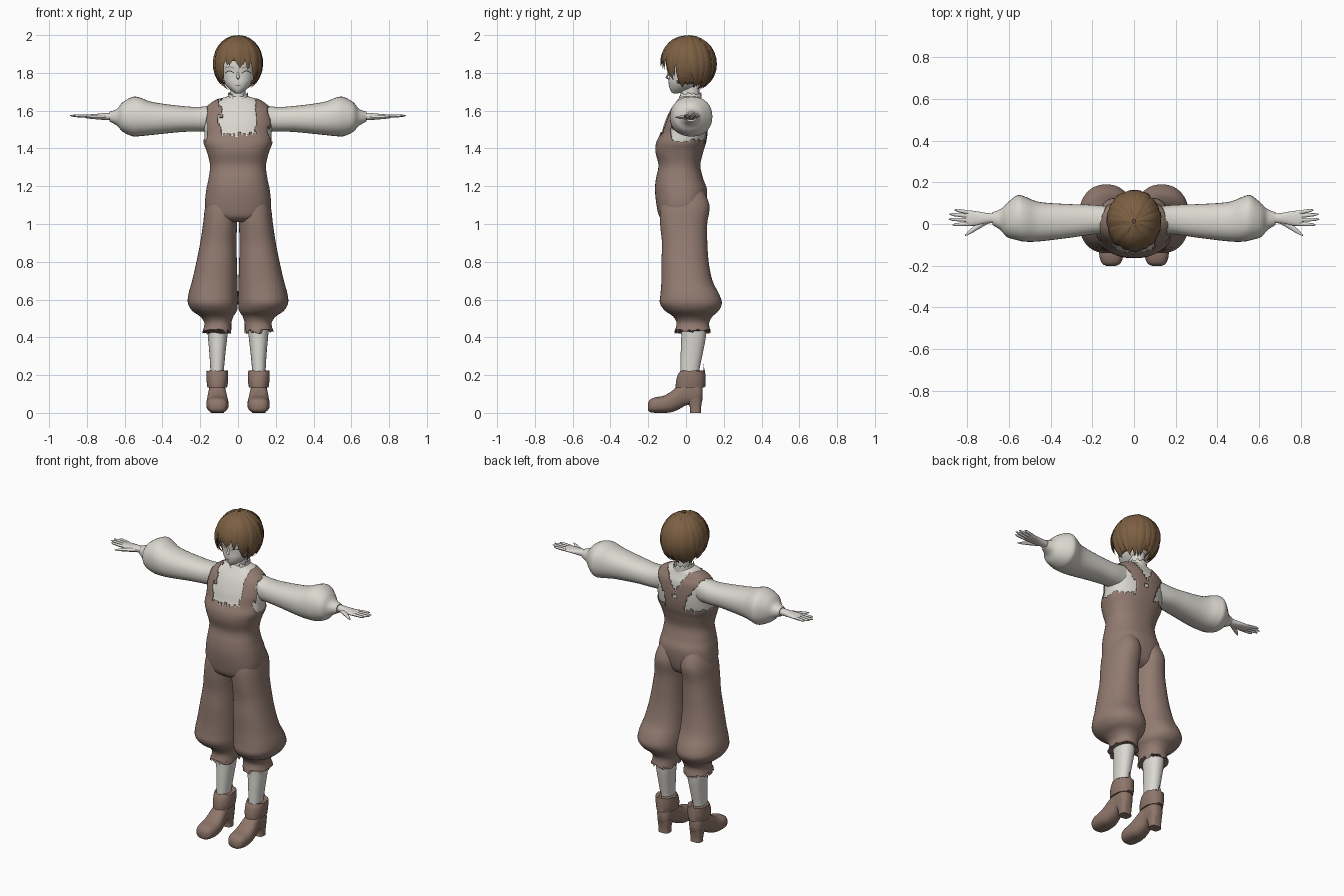
import bpy, bmesh, math, random
from math import sin, cos, pi
from mathutils import Vector
from mathutils.bvhtree import BVHTree

random.seed(4)
if "Cube" in bpy.data.objects:
    bpy.data.objects.remove(bpy.data.objects["Cube"])


def material(name, *rgb):
    mat = bpy.data.materials.new(name)
    mat.use_nodes = True
    mat.diffuse_color = (*rgb, 1)
    mat.node_tree.nodes["Principled BSDF"].inputs["Base Color"].default_value = (*rgb, 1)
    return mat


SKIN = material("pale skin", .72, .70, .66)
CLOTH = material("off white cloth", .70, .68, .62)
BROWN = material("dusty brown cloth", .29, .20, .165)
LEATHER = material("brown leather", .27, .18, .145)
HAIR = material("chestnut hair", .20, .115, .055)
DARK = material("dark lashes", .05, .03, .02)
WHITE = material("eye white", .85, .85, .84)


def finish(name, bm, mat, shell=0):
    mesh = bpy.data.meshes.new(name)
    bm.to_mesh(mesh)
    bm.free()
    mesh.materials.append(mat)
    mesh.shade_smooth()
    mesh.set_sharp_from_angle(angle=math.radians(48))
    obj = bpy.data.objects.new(name, mesh)
    bpy.context.collection.objects.link(obj)
    if shell:
        mod = obj.modifiers.new("thickness", "SOLIDIFY")
        mod.thickness = shell
    return obj


def resample(rings, steps):
    """Smooth interpolation between the control rings."""
    rows = []
    for i in range(len(rings) - 1):
        p0, p1, p2, p3 = (rings[max(0, min(len(rings) - 1, i + k))] for k in (-1, 0, 1, 2))
        for s in range(steps):
            t = s / steps
            rows.append([b + .5 * t * (c - a + t * (2 * a - 5 * b + 4 * c - d + t * (3 * (b - c) + d - a)))
                         for a, b, c, d in zip(p0, p1, p2, p3)])
    return rows + [list(rings[-1])]


def loft(name, axis, rings, mat, sides=32, steps=4, power=2.2, mirror=1,
         keep=None, grow=0, jag=0, shell=0):
    """Skin of rounded rings (position, low a, high a, low b, high b) along an axis."""
    bm = bmesh.new()
    rows = resample(rings, steps)
    grid = []
    for n, (t, a0, a1, b0, b1) in enumerate(rows):
        row = []
        for k in range(sides):
            c, s = cos(2 * pi * k / sides), sin(2 * pi * k / sides)
            a = (a0 + a1) / 2 + ((a1 - a0) / 2 + grow) * math.copysign(abs(c) ** (2 / power), c)
            b = (b0 + b1) / 2 + ((b1 - b0) / 2 + grow) * math.copysign(abs(s) ** (2 / power), s)
            h = t + (random.uniform(-jag, jag) if n == len(rows) - 1 else 0)
            p = {"x": (h, a, b), "y": (a, h, b), "z": (a, b, h)}[axis]
            row.append(bm.verts.new((p[0] * mirror, p[1], p[2])))
        grid.append(row)
    for low, high in zip(grid, grid[1:]):
        for k in range(sides):
            m = (k + 1) % sides
            bm.faces.new((low[k], low[m], high[m], high[k]))
    bm.faces.new(grid[0])
    bm.faces.new(grid[-1])
    bmesh.ops.recalc_face_normals(bm, faces=bm.faces)
    if keep:
        drop = [f for f in bm.faces if len(f.verts) > 4 or not keep(*f.calc_center_median())]
        bmesh.ops.delete(bm, geom=drop, context="FACES")
    return finish(name, bm, mat, shell)


def strand(bm, points, normals, widths, flat=1.0, sides=6):
    """Tapered tube through points, flattened along the normals."""
    rings = []
    for i, p in enumerate(points):
        d = points[min(i + 1, len(points) - 1)] - points[max(i - 1, 0)]
        side = d.cross(normals[i]).normalized()
        up = side.cross(d).normalized()
        rings.append([bm.verts.new(p + widths[i] * (side * cos(2 * pi * k / sides) + up * flat * sin(2 * pi * k / sides)))
                      for k in range(sides)])
    for low, high in zip(rings, rings[1:]):
        for k in range(sides):
            m = (k + 1) % sides
            bm.faces.new((low[k], low[m], high[m], high[k]))
    bm.faces.new(rings[0])
    bm.faces.new(rings[-1])


# Torso: shirt underneath, ragged overalls over it
torso = [(z, -r, r, y0, y1) for z, r, y0, y1 in (
    (1.01, .09, -.10, .04), (1.04, .15, -.135, .08), (1.1, .168, -.15, .10), (1.18, .162, -.158, .105),
    (1.24, .15, -.153, .085), (1.31, .142, -.14, .07), (1.38, .158, -.155, .085), (1.43, .176, -.152, .10),
    (1.48, .178, -.13, .108), (1.54, .182, -.112, .11), (1.6, .172, -.085, .105), (1.635, .145, -.062, .09),
    (1.66, .105, -.042, .08), (1.675, .055, -.03, .07))]


def overalls(x, y, z):
    ax, rag = abs(x), .008 * sin(x * 230) + .006 * sin(x * 97 + z * 60)
    if z < 1.44 + rag:
        return True
    if z > 1.665:
        return False
    if y < .015:
        return (z < 1.475 + rag and ax < .15) or .095 + rag < ax < .165 + .6 * rag
    middle = .02 + max(0, z - 1.5) * .62
    return abs(ax - middle) < .048 + rag * .5 and not (ax < .012 and 1.5 < z < 1.525)


loft("shirt_body", "z", torso[5:], CLOTH, sides=64, power=2.3)
loft("overalls_body", "z", torso, BROWN, sides=112, steps=8, power=2.3, keep=overalls, grow=.006, shell=.005)
loft("neck", "z", [(1.6, -.07, .07, -.05, .08), (1.65, -.048, .048, -.035, .075),
                   (1.69, -.04, .04, -.03, .07), (1.76, -.042, .042, -.03, .075)], SKIN)
loft("ragged_collar", "z", [(1.63, -.085, .085, -.06, .085), (1.66, -.06, .06, -.045, .083),
                            (1.69, -.052, .052, -.04, .083)], CLOTH, sides=40, jag=.009,
     keep=lambda x, y, z: y > 0 or abs(x) > (z - 1.6) * .4, shell=.003)

# Limbs, built for one side and mirrored
for m, side in ((1, "left_"), (-1, "right_")):
    loft(side + "trouser_leg", "z", [
        (1.2, .015, .14, -.10, .08), (1.1, .002, .172, -.135, .124), (1.0, .005, .185, -.137, .112),
        (.9, .008, .2, -.127, .113), (.8, .006, .22, -.13, .12), (.7, .003, .243, -.13, .14),
        (.63, .001, .262, -.135, .175), (.58, .001, .265, -.138, .19), (.54, .006, .242, -.11, .172),
        (.51, .025, .2, -.068, .14), (.475, .035, .178, -.05, .122), (.43, .035, .187, -.06, .13)],
        BROWN, sides=48, power=2.25, mirror=m, jag=.014)
    loft(side + "lower_leg", "z", [(.5, .05, .165, -.03, .11), (.41, .056, .16, -.025, .106),
                                   (.32, .066, .152, -.028, .09), (.22, .075, .146, -.03, .07),
                                   (.15, .075, .146, -.03, .07)], SKIN, mirror=m)
    loft(side + "boot_foot", "y", [
        (-.202, .09, .13, .015, .05), (-.19, .066, .153, .004, .071), (-.16, .053, .165, 0, .083),
        (-.12, .05, .168, 0, .09), (-.08, .053, .165, .003, .112), (-.04, .06, .16, .018, .145),
        (0, .066, .154, .04, .17), (.04, .067, .153, .045, .18), (.072, .072, .148, .05, .17),
        (.088, .09, .13, .07, .14)], LEATHER, mirror=m, power=2.5)
    loft(side + "boot_heel", "z", [(0, .075, .145, .022, .08), (.03, .075, .145, .02, .08),
                                   (.08, .07, .15, 0, .087)], LEATHER, mirror=m, power=3)
    loft(side + "boot_cuff", "z", [(.135, .058, .162, -.055, .098), (.165, .053, .166, -.053, .102),
                                   (.2, .053, .167, -.044, .102), (.222, .054, .166, -.03, .1)],
         LEATHER, mirror=m, jag=.004)
    bm = bmesh.new()
    strand(bm, [Vector((m * .11, y, z)) for y, z in ((.098, .14), (.1, .2), (.09, .265))],
           [Vector((0, 1, 0))] * 3, (.022, .016, .001), .25)
    finish(side + "boot_back_tab", bm, LEATHER)
    loft(side + "sleeve", "x", [
        (.12, -.045, .085, 1.49, 1.635), (.2, -.05, .092, 1.49, 1.62), (.3, -.065, .095, 1.487, 1.625),
        (.45, -.083, .105, 1.472, 1.645), (.52, -.085, .13, 1.465, 1.67), (.56, -.078, .138, 1.465, 1.672),
        (.61, -.062, .1, 1.488, 1.645), (.64, -.03, .072, 1.52, 1.61), (.68, -.004, .056, 1.542, 1.594)],
        CLOTH, mirror=m)
    loft(side + "palm", "x", [
        (.64, .005, .05, 1.55, 1.59), (.7, .003, .052, 1.55, 1.588), (.75, -.006, .06, 1.555, 1.583),
        (.79, -.01, .065, 1.558, 1.58), (.81, -.007, .062, 1.562, 1.577)], SKIN, sides=20, mirror=m)
    bm = bmesh.new()
    for y, tip, spread in ((0, .872, -.004), (.019, .89, .004), (.038, .886, .009), (.055, .862, .013)):
        pts = [Vector((m * (.79 + (tip - .79) * t), y + spread * t, 1.57 + .004 * t)) for t in (0, .4, .8, 1)]
        strand(bm, pts, [Vector((0, 0, 1))] * 4, (.0095, .009, .0075, .002), .9, 8)
    thumb = [Vector((m * x, y, 1.565)) for x, y in ((.71, .015), (.755, -.015), (.79, -.04), (.812, -.057))]
    strand(bm, thumb, [Vector((0, 0, 1))] * 4, (.016, .013, .009, .002), .8, 8)
    finish(side + "fingers", bm, SKIN)

# Head with a pointed chin and a small nose
head = loft("head", "z", [(z, -r, r, y0, y1) for z, r, y0, y1 in (
    (1.692, .012, -.068, -.04), (1.7, .026, -.078, 0), (1.72, .052, -.087, .04), (1.75, .075, -.092, .075),
    (1.79, .088, -.091, .1), (1.85, .098, -.098, .125), (1.91, .092, -.09, .125), (1.96, .06, -.05, .09))],
    SKIN, sides=48, power=2.15)
bm = bmesh.new()
strand(bm, [Vector((0, y, z)) for y, z in ((-.086, 1.815), (-.096, 1.79), (-.103, 1.776), (-.088, 1.766))],
       [Vector((0, -1, 0))] * 4, (.003, .006, .009, .003), .8, 8)
finish("nose", bm, SKIN)

# Face details as thin plates laid on the head
bm = bmesh.new()
bm.from_mesh(head.data)
tree = BVHTree.FromBMesh(bm)
bm.free()


def plate(name, cx, cz, width, low, high, mat, lift):
    bm = bmesh.new()
    pairs = []
    for k in range(13):
        u = k / 6 - 1
        pair = []
        for z in (cz + low(u), cz + high(u)):
            hit = tree.ray_cast(Vector((cx + u * width, -1, z)), Vector((0, 1, 0)))[0]
            pair.append(bm.verts.new(hit - Vector((0, lift, 0))))
        pairs.append(pair)
    for a, b in zip(pairs, pairs[1:]):
        bm.faces.new((a[0], b[0], b[1], a[1]))
    finish(name, bm, mat)


for m, side in ((1, "left_"), (-1, "right_")):
    plate(side + "eye", m * .044, 1.795, .022, lambda u: -.011 * (1 - u * u) - .001,
          lambda u: .013 * (1 - u * u), WHITE, .002)
    plate(side + "lash", m * .045, 1.795, .025, lambda u: .012 * (1 - u * u),
          lambda u: .013 * (1 - u * u) + .004, DARK, .003)
    plate(side + "brow", m * .046, 1.83, .024, lambda u: -.006 * u * u,
          lambda u: .003 - .006 * u * u, HAIR, .003)
plate("mouth", 0, 1.735, .013, lambda u: -.001, lambda u: .001, DARK, .002)


# Hair: a cap under two layers of overlapping locks
def scalp(phi, theta, scale):
    return Vector((.125 * scale * sin(phi) * sin(theta), .013 - .145 * scale * sin(phi) * cos(theta),
                   1.845 + .15 * scale * cos(phi)))


bm = bmesh.new()
bmesh.ops.create_uvsphere(bm, u_segments=40, v_segments=24, radius=1)
for v in bm.verts:
    v.co = Vector((v.co.x * .118, .013 + v.co.y * .137, 1.845 + v.co.z * .143))
bare = [f for f in bm.faces if f.calc_center_median().z < (1.86 if f.calc_center_median().y < -.045 else 1.745)]
bmesh.ops.delete(bm, geom=bare, context="FACES")
finish("hair_cap", bm, HAIR, .004)

bm = bmesh.new()
for layer, count in ((.97, 30), (1.0, 26)):
    for k in range(count):
        theta = 2 * pi * (k + random.uniform(-.25, .25)) / count - pi
        front = abs(theta)
        end = 1.825 if front < .65 else 1.765 if front < 1.15 else 1.735 if front < 2 else 1.72
        end += random.uniform(-.012, .02)
        last = math.acos(max(-.95, (end - 1.845) / .15))
        sway, size = random.uniform(-.22, .22), layer + random.uniform(-.015, .025)
        steps = [i / 11 for i in range(12)]
        pts = [scalp(.06 + (last - .06) * t, theta + sway * t * t, size) for t in steps]
        normals = [(p - Vector((0, .013, 1.845))).normalized() for p in pts]
        widths = [.024 * min(1, .2 + 2.2 * t) * (1 - t ** 5) + .0008 for t in steps]
        strand(bm, pts, normals, widths, .28)
finish("hair_locks", bm, HAIR)
